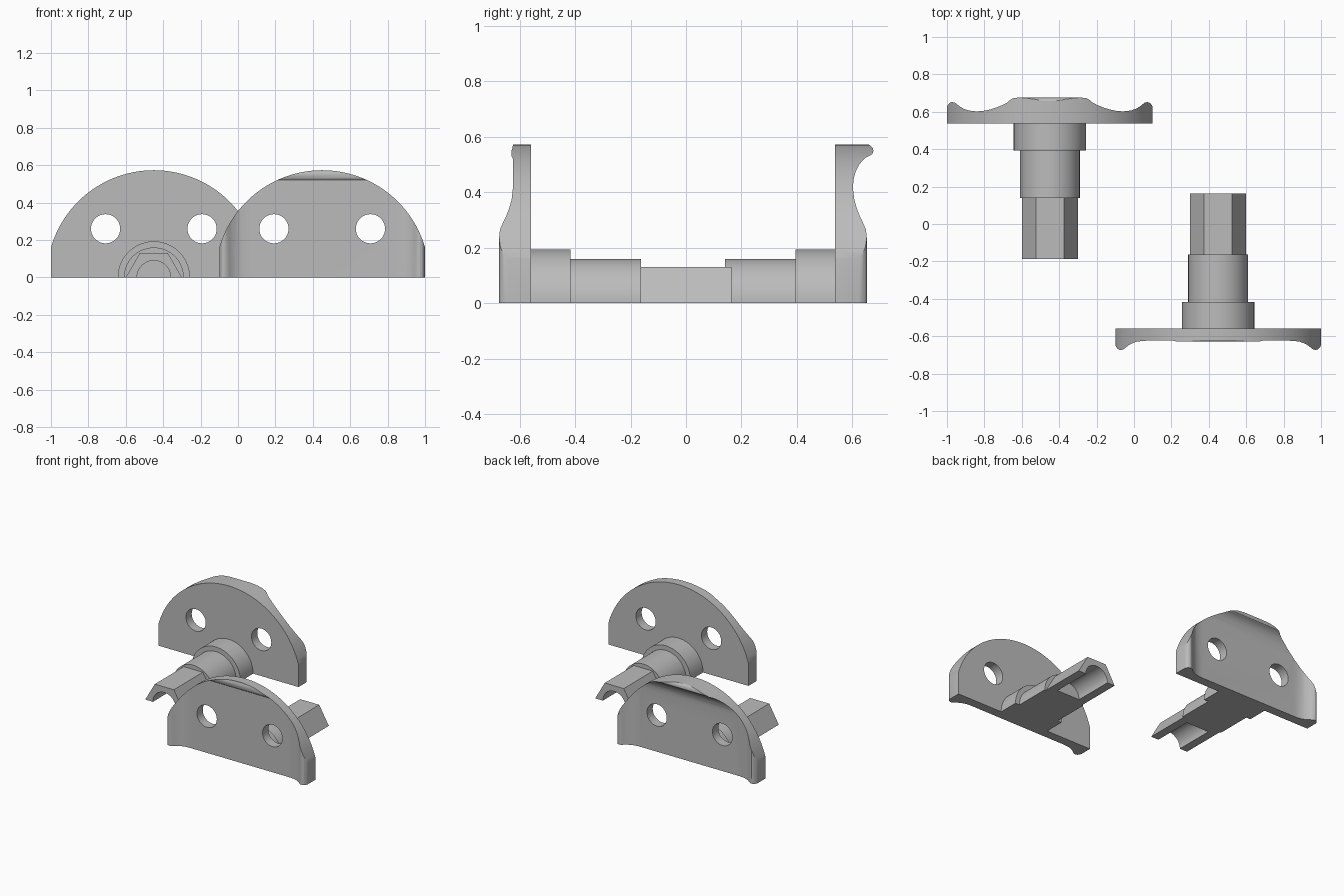
import bpy, bmesh, math

if "Cube" in bpy.data.objects:
    bpy.data.objects.remove(bpy.data.objects["Cube"])

grey = bpy.data.materials.new("plain_grey")
grey.diffuse_color = (0.5, 0.5, 0.5, 1)
grey.use_nodes = True
grey.node_tree.nodes["Principled BSDF"].inputs["Base Color"].default_value = grey.diffuse_color

R = 0.573        # plate radius
HALF = 0.55      # half width of the plate


def prism(name, pts, a, b, place):
    """Extrude a 2D outline from a to b; place(p, q, t) gives the 3D point."""
    bm = bmesh.new()
    lo = [bm.verts.new(place(p, q, a)) for p, q in pts]
    hi = [bm.verts.new(place(p, q, b)) for p, q in pts]
    n = len(pts)
    bm.faces.new(lo)
    bm.faces.new(hi[::-1])
    for i in range(n):
        j = (i + 1) % n
        bm.faces.new((lo[i], hi[i], hi[j], lo[j]))
    bmesh.ops.recalc_face_normals(bm, faces=bm.faces)
    me = bpy.data.meshes.new(name)
    bm.to_mesh(me)
    bm.free()
    ob = bpy.data.objects.new(name, me)
    bpy.context.collection.objects.link(ob)
    me.materials.append(grey)
    return ob


def arc(r, a0, a1, n, cx=0, cz=0):
    return [(cx + r * math.cos(math.radians(a0 + (a1 - a0) * i / n)),
             cz + r * math.sin(math.radians(a0 + (a1 - a0) * i / n))) for i in range(n + 1)]


def activate(ob):
    bpy.ops.object.select_all(action='DESELECT')
    ob.select_set(True)
    bpy.context.view_layer.objects.active = ob


def boolean(ob, tool, op):
    mod = ob.modifiers.new(op, 'BOOLEAN')
    mod.object, mod.operation, mod.solver = tool, op, 'EXACT'
    activate(ob)
    bpy.ops.object.modifier_apply(modifier=mod.name)
    bpy.data.objects.remove(tool, do_unlink=True)


def smooth(ob):
    activate(ob)
    bpy.ops.object.shade_smooth_by_angle(angle=math.radians(30))


# side lip: (distance from plate edge, thickness)
LIP = [(0, 0.085), (0.004, 0.098), (0.014, 0.110), (0.028, 0.115), (0.042, 0.112),
       (0.055, 0.102), (0.07, 0.090), (0.09, 0.079), (0.115, 0.070), (0.145, 0.066), (0.17, 0.065)]
# top lips: (height, thickness)
DEEP_HOOK = [(0.42, 0.065), (0.45, 0.068), (0.475, 0.075), (0.497, 0.086), (0.514, 0.099),
             (0.526, 0.113), (0.532, 0.126), (0.538, 0.135), (0.548, 0.139), (0.558, 0.137),
             (0.567, 0.130), (0.574, 0.118), (0.6, 0.118)]
SMALL_HOOK = [(0.515, 0.06), (0.522, 0.066), (0.53, 0.070), (0.55, 0.070), (0.562, 0.066), (0.6, 0.064)]


def half_roller(tag, cx, y0, s, hook):
    """One end plate with its stepped half shaft; s is the outward y direction."""
    along_z = lambda p, q, t: (cx + p, y0 + s * q, t)
    along_x = lambda p, q, t: (cx + t, y0 + s * q, p)
    along_y = lambda p, q, t: (cx + p, y0 + s * t, q)

    # end plate: lipped slab, top lip, round outline, two screw holes
    outline = [(-HALF, 0)] + [(-HALF + d, u) for d, u in LIP]
    outline += [(HALF - d, u) for d, u in reversed(LIP)] + [(HALF, 0)]
    plate = prism(tag + "_end_plate", outline, 0, 0.65, along_z)
    lip = prism("top_lip", [(hook[0][0], 0.02)] + hook + [(0.6, 0.02)], -0.45, 0.45, along_x)
    boolean(plate, lip, 'UNION')
    boolean(plate, prism("round_outline", arc(R, 0, 360, 128)[:-1], -0.1, 0.3, along_y), 'INTERSECT')
    for side in (-1, 1):
        hole = prism("screw_hole", arc(0.078, 0, 360, 48, side * 0.258, 0.26)[:-1], -0.1, 0.3, along_y)
        boolean(plate, hole, 'DIFFERENCE')
    smooth(plate)

    # stepped half-round shaft
    smooth(prism(tag + "_shaft_collar", arc(0.193, 0, 180, 40), -0.143, 0, along_y))
    smooth(prism(tag + "_shaft", arc(0.16, 0, 180, 40), -0.397, -0.143, along_y))

    # half hexagon tip with a round bore
    tip = prism(tag + "_hex_tip", arc(0.15, 0, 180, 3), -0.723, -0.397, along_y)
    boolean(tip, prism("bore", arc(0.09, 0, 360, 48)[:-1], -0.8, -0.44, along_y), 'DIFFERENCE')
    smooth(tip)


half_roller("back", -0.45, 0.537, 1, DEEP_HOOK)
half_roller("front", 0.45, -0.559, -1, SMALL_HOOK)
